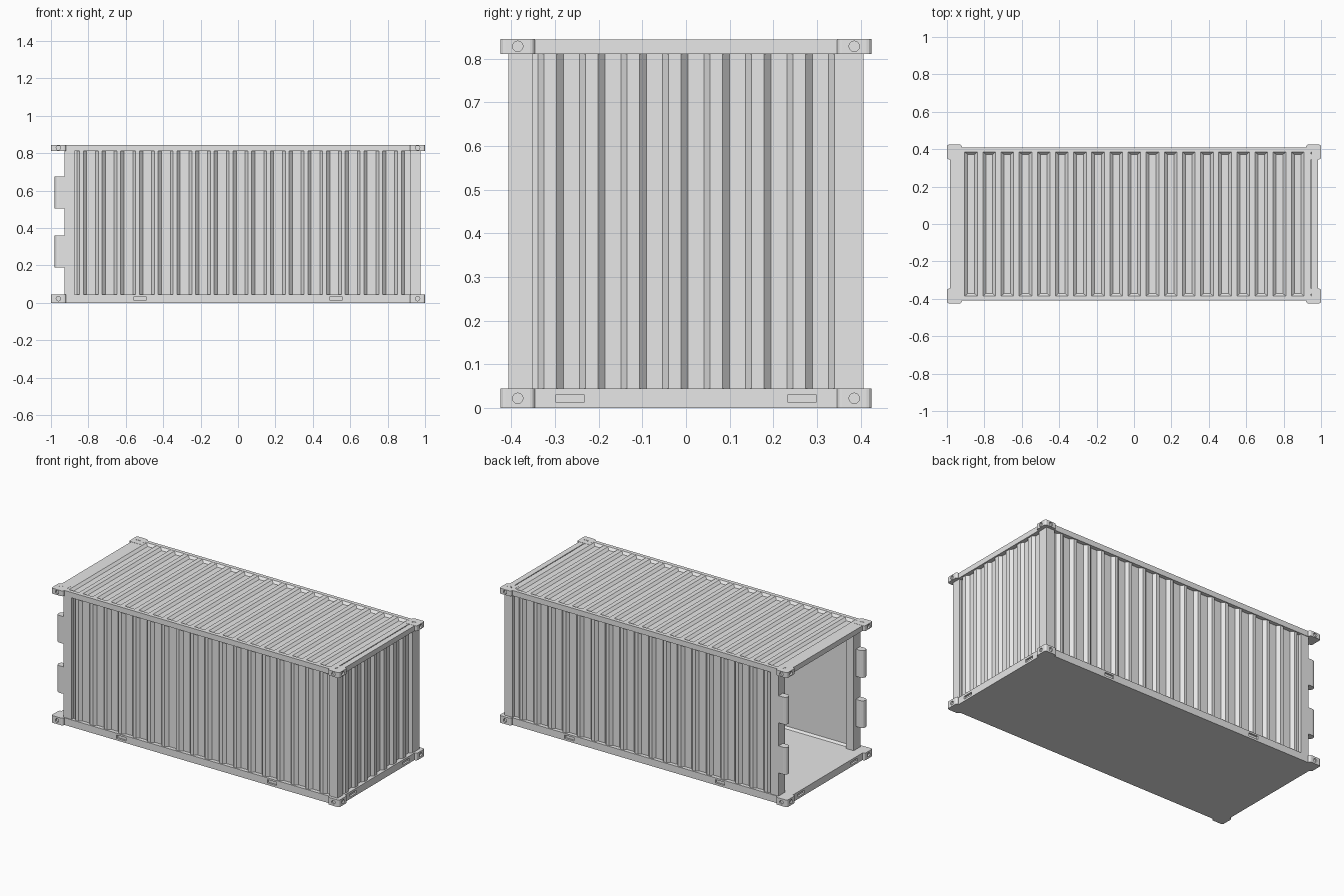
import bpy, bmesh, math
from mathutils import Vector, Matrix

if "Cube" in bpy.data.objects:
    bpy.data.objects.remove(bpy.data.objects["Cube"])

grey = bpy.data.materials.new("light_grey")
grey.use_nodes = True
grey.diffuse_color = (0.8, 0.8, 0.8, 1)
grey.node_tree.nodes["Principled BSDF"].inputs["Base Color"].default_value = (0.8, 0.8, 0.8, 1)

HALF_X, HALF_Y = 0.985, 0.41      # frame outline
FLOOR, EAVES, TOP = 0.045, 0.811, 0.845


def finish(name, bm):
    bmesh.ops.recalc_face_normals(bm, faces=bm.faces)
    mesh = bpy.data.meshes.new(name)
    bm.to_mesh(mesh)
    bm.free()
    mesh.materials.append(grey)
    obj = bpy.data.objects.new(name, mesh)
    bpy.context.collection.objects.link(obj)
    return obj


def add_box(bm, lo, hi):
    lo, hi = Vector(lo), Vector(hi)
    size = Matrix.Diagonal((*(hi - lo), 1))
    bmesh.ops.create_cube(bm, size=1, matrix=Matrix.Translation((lo + hi) / 2) @ size)


def box(name, lo, hi):
    bm = bmesh.new()
    add_box(bm, lo, hi)
    return finish(name, bm)


def prism(name, outline, lo, hi, place):
    """Extrude a 2D outline from lo to hi; place maps (u, v, h) to x, y, z."""
    bm = bmesh.new()
    rings = [[bm.verts.new(place(u, v, h)) for u, v in outline] for h in (lo, hi)]
    for ring in rings:
        bm.faces.new(ring)
    n = len(outline)
    for i in range(n):
        j = (i + 1) % n
        bm.faces.new((rings[0][i], rings[0][j], rings[1][j], rings[1][i]))
    return finish(name, bm)


def ribs(start, end, first, pitch, count, steps, base, peak, back):
    """Outline of a ribbed sheet with a flat back."""
    pts = [(start, base)]
    for k in range(count):
        u = first + k * pitch
        pts += [(u, base), (u + steps[0], peak), (u + steps[1], peak), (u + steps[2], base)]
    return pts + [(end, base), (end, back), (start, back)]


def cut(target, cutter):
    cutter.hide_render = True
    cutter.hide_viewport = False
    mod = target.modifiers.new("cut", 'BOOLEAN')
    mod.operation = 'DIFFERENCE'
    mod.solver = 'EXACT'
    mod.object = cutter
    bpy.context.view_layer.objects.active = target
    bpy.ops.object.modifier_apply(modifier=mod.name)
    bpy.data.objects.remove(cutter)


# Floor frame with lifting pockets
base = box("floor_frame", (-HALF_X, -HALF_Y, 0), (HALF_X, HALF_Y, FLOOR))
bm = bmesh.new()
for s in (-1, 1):
    for t in (-1, 1):
        x, y = 0.524 * s, 0.265 * s
        add_box(bm, (x - 0.032, t * HALF_Y - 0.012, 0.013), (x + 0.032, t * HALF_Y + 0.012, 0.034))
        add_box(bm, (t * HALF_X - 0.012, y - 0.032, 0.013), (t * HALF_X + 0.012, y + 0.032, 0.031))
cut(base, finish("pocket_cutter", bm))

# Long side walls, posts, skirting and top rails
for s, side in ((-1, "front"), (1, "back")):
    outline = ribs(-0.9, 0.95, -0.862, 0.1, 18, (0.015, 0.035, 0.053), 0.386, 0.403, 0.372)
    prism(side + "_wall", outline, FLOOR, EAVES, lambda u, v, h: (u, s * v, h))
    prism(side + "_skirting", [(0.372, FLOOR), (0.36, FLOOR), (0.372, FLOOR + 0.012)],
          -0.873, 0.945, lambda u, v, h: (h, s * u, v))
    prism(side + "_top_rail", [(HALF_Y, EAVES), (HALF_Y, TOP), (0.386, TOP), (0.37, 0.828), (0.37, EAVES)],
          -HALF_X, HALF_X, lambda u, v, h: (h, s * u, v))
    for name, x0, x1, y0 in (("door_post", -0.927, -0.873, 0.34), ("end_post", 0.92, 0.976, 0.35)):
        a, b = sorted((s * y0, s * 0.406))
        box(side + "_" + name, (x0, a, FLOOR), (x1, b, EAVES))

    # Door hinges with a rounded outer edge
    arc = [math.radians(90 + 180 * i / 8) for i in range(9)]
    hinge = [(-0.958 + 0.022 * math.cos(a), 0.383 + 0.022 * math.sin(a)) for a in arc]
    hinge += [(-0.92, 0.361), (-0.92, 0.405)]
    for z in (0.19, 0.505):
        prism(side + "_hinge", hinge, z, z + 0.17, lambda u, v, h: (u, s * v, h))

# Closed end wall
outline = ribs(-0.37, 0.38, -0.339, 0.095, 8, (0.014, 0.043, 0.059), 0.958, 0.975, 0.945)
prism("end_wall", outline, FLOOR, EAVES, lambda u, v, h: (v, u, h))

# Roof sheet with pressed grooves, and the separate end rail
outline = ribs(-HALF_X, 0.945, -0.905, 0.097, 19, (0.016, 0.052, 0.068), TOP - 0.001, 0.83, EAVES)
prism("roof", outline, -0.388, 0.388, lambda u, v, h: (u, h, v))
box("end_top_rail", (0.95, -0.388, EAVES), (HALF_X, 0.388, TOP - 0.001))

# Corner castings with round lifting holes
for sx in (-1, 1):
    for sy in (-1, 1):
        for z0, z1, cap, level in ((0, FLOOR, 0, "bottom"), (EAVES, TOP, TOP, "top")):
            cx, cy, cz = 0.96 * sx, 0.385 * sy, (z0 + z1) / 2
            bm = bmesh.new()
            add_box(bm, (cx - 0.04, cy - 0.04, z0), (cx + 0.04, cy + 0.04, z1))
            upright = [e for e in bm.edges if abs(e.verts[0].co.z - e.verts[1].co.z) > 0.01
                       and (e.verts[0].co.x * sx > 0.96 or e.verts[0].co.y * sy > 0.385)]
            bmesh.ops.bevel(bm, geom=upright, offset=0.012, segments=3, profile=0.5, affect='EDGES')
            casting = finish(level + "_corner_casting", bm)
            bm = bmesh.new()
            for centre, axis, radius in (((cx, cy, cap), 'Z', 0.016),
                                         ((sx, cy, cz), 'Y', 0.012),
                                         ((cx, 0.425 * sy, cz), 'X', 0.012)):
                turn = Matrix.Rotation(0 if axis == 'Z' else math.pi / 2, 4, axis)
                bmesh.ops.create_cone(bm, cap_ends=True, segments=16, radius1=radius, radius2=radius,
                                      depth=0.02, matrix=Matrix.Translation(centre) @ turn)
            cut(casting, finish("hole_cutter", bm))
